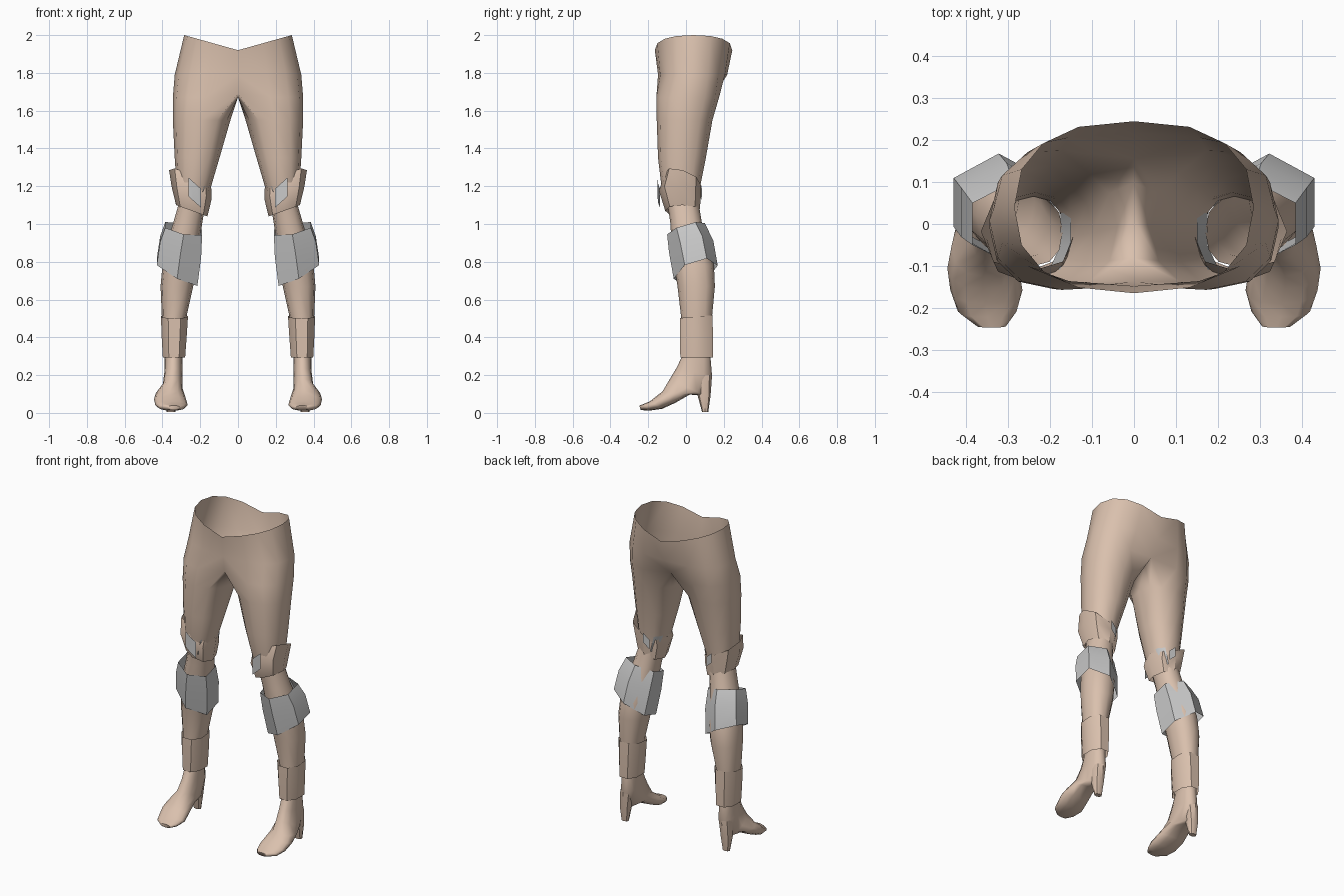
import bpy, bmesh, math

if "Cube" in bpy.data.objects:
    bpy.data.objects.remove(bpy.data.objects["Cube"])


def material(name, rgb):
    m = bpy.data.materials.new(name)
    m.diffuse_color = (*rgb, 1)
    m.use_nodes = True
    m.node_tree.nodes["Principled BSDF"].inputs["Base Color"].default_value = m.diffuse_color
    return m


TAN = material("tan", (0.70, 0.53, 0.42))
GREY = material("grey", (0.58, 0.58, 0.58))


def sp(v, p):
    return math.copysign(abs(v) ** p, v)


def ring(xi, xo, yf, yb, z, tx=0, ty=0, n=12, off=0, p=0.88):
    """Closed section: inner/outer x, front/back y, height, tilts along x and y."""
    ang = [math.radians(off) + math.tau * i / n for i in range(n)]
    cs = [(sp(math.cos(a), p), sp(math.sin(a), p)) for a in ang]
    mx = max(abs(c) for c, s in cs)
    my = max(abs(s) for c, s in cs)
    return [((xi + xo) / 2 + (xo - xi) / 2 * c / mx,
             (yf + yb) / 2 + (yb - yf) / 2 * s / my,
             z + tx * c / mx + ty * s / my) for c, s in cs]


def hip_ring(X, yf, yb, z_mid, z_side):
    """Half-body section from front centre to back centre, padded along x = 0."""
    pts = []
    for i in range(12):
        if 5 <= i <= 7:
            pts.append((0, yb + (yf - yb) * (i - 4) / 4, z_mid))
        else:
            a = math.radians(22.5 * (i if i < 5 else i - 12))
            c = sp(math.cos(a), 0.8) if abs(i - 6) != 2 else 0
            pts.append((X * c, (yf + yb) / 2 + (yb - yf) / 2 * sp(math.sin(a), 0.85),
                        z_mid + (z_side - z_mid) * c))
    return pts


def loft(name, rings, mat, closed=True, cap=False, angle=40):
    bm = bmesh.new()
    vs = [[bm.verts.new(q) for q in r] for r in rings]
    n = len(vs[0])
    for a, b in zip(vs, vs[1:]):
        for i in range(n if closed else n - 1):
            j = (i + 1) % n
            quad = (a[i], a[j], b[j], b[i])
            if all(v.co.x < 1e-4 for v in quad):
                continue  # no wall on the centre plane
            bm.faces.new(quad)
    if cap:
        bm.faces.new(vs[-1])
    bmesh.ops.delete(bm, geom=[v for v in bm.verts if not v.link_faces], context='VERTS')
    bmesh.ops.recalc_face_normals(bm, faces=bm.faces)
    me = bpy.data.meshes.new(name)
    bm.to_mesh(me)
    bm.free()
    me.materials.append(mat)
    ob = bpy.data.objects.new(name, me)
    bpy.context.collection.objects.link(ob)
    bpy.ops.object.select_all(action='DESELECT')
    ob.select_set(True)
    bpy.context.view_layer.objects.active = ob
    bpy.ops.object.shade_smooth_by_angle(angle=math.radians(angle))
    m = ob.modifiers.new("mirror", 'MIRROR')
    m.use_clip = True
    return ob


# hips and thighs: open waist, tubes open at the knee
crotch = [((0 if 4 <= i <= 8 else x), y, z + (0.02 if i in (4, 8) else 0))
          for i, (x, y, z) in enumerate(ring(0, 0.345, -0.157, 0.175, 1.67))]
loft("hips_and_thighs", [
    hip_ring(0.285, -0.165, 0.245, 1.92, 2.0),
    hip_ring(0.335, -0.148, 0.218, 1.79, 1.79),
    crotch,
    ring(0.04, 0.345, -0.155, 0.14, 1.55),
    ring(0.098, 0.335, -0.148, 0.105, 1.35),
    ring(0.142, 0.325, -0.13, 0.075, 1.2),
    ring(0.165, 0.315, -0.11, 0.065, 1.1),
], TAN, angle=60)

# lower leg
loft("shin", [
    ring(0.17, 0.31, -0.10, 0.065, 1.12),
    ring(0.19, 0.345, -0.082, 0.085, 1.0),
    ring(0.205, 0.375, -0.078, 0.115, 0.9),
    ring(0.22, 0.40, -0.062, 0.148, 0.78),
    ring(0.237, 0.41, -0.045, 0.153, 0.67),
    ring(0.275, 0.403, -0.025, 0.137, 0.5),
    ring(0.295, 0.388, -0.025, 0.13, 0.29),
], TAN, angle=60)

# foot: sections swing from level at the ankle to upright at the toe
loft("foot", [
    ring(0.295, 0.388, -0.025, 0.13, 0.29),
    ring(0.295, 0.39, -0.052, 0.138, 0.215, ty=-0.02),
    ring(0.295, 0.40, -0.085, 0.10, 0.135, ty=-0.045),
    ring(0.285, 0.435, -0.125, 0.02, 0.105, ty=-0.008),
    ring(0.275, 0.445, -0.155, -0.055, 0.072, ty=-0.018),
    ring(0.266, 0.438, -0.19, -0.125, 0.042, ty=-0.02),
    ring(0.28, 0.42, -0.222, -0.195, 0.03, ty=-0.018),
    ring(0.305, 0.375, -0.247, -0.24, 0.027, ty=-0.012),
], TAN, cap=True, angle=60)

# heel
loft("heel", [
    ring(0.305, 0.385, 0.03, 0.138, 0.2, n=8),
    ring(0.32, 0.388, 0.062, 0.13, 0.09, n=8),
    ring(0.332, 0.378, 0.085, 0.118, 0.005, n=8),
], TAN, cap=True)

# tilted knee band
knee = [
    ring(0.14, 0.365, -0.115, 0.08, 1.235, tx=0.05, ty=-0.03, n=8),
    ring(0.14, 0.352, -0.143, 0.08, 1.165, tx=0.035, ty=-0.01, n=8),
    ring(0.162, 0.328, -0.11, 0.072, 1.07, tx=0.03, n=8),
]
loft("knee_band", knee, TAN)


# grey knee inserts: front, back and the strip inside the thigh
def wall(pts, z0, z1, rise):
    return [[(x, y, z + rise * (x - 0.2)) for x, y in pts] for z in (z0, z1)]


loft("knee_insert_front", wall([(0.197, -0.138), (0.23, -0.149), (0.262, -0.15)],
                               1.09, 1.19, 0.9), GREY, closed=False)
loft("knee_insert_back", wall([(0.20, 0.079), (0.24, 0.086)],
                              1.12, 1.18, 0.9), GREY, closed=False)
inner = [(0.205, 0.065), (0.175, 0.03), (0.175, -0.05), (0.205, -0.115)]
upper = [(x - 0.025, y * 1.02, 1.2) for x, y in inner]
loft("knee_insert_inner", [[(x, y, 1.1) for x, y in inner], upper], GREY, closed=False)

# faceted grey calf guard, flaring downward
loft("calf_guard", [
    ring(0.19, 0.385, -0.10, 0.10, 0.975, tx=0.02, ty=0.03, n=6, off=30, p=1),
    ring(0.195, 0.412, -0.09, 0.145, 0.88, tx=0.04, ty=0.03, n=6, off=30, p=1),
    ring(0.215, 0.43, -0.065, 0.168, 0.745, tx=0.055, ty=0.035, n=6, off=30, p=1),
], GREY)

# ankle cuff
loft("ankle_cuff", [
    ring(0.265, 0.408, -0.033, 0.14, 0.51, ty=0.008, n=8, off=22.5),
    ring(0.272, 0.404, -0.033, 0.143, 0.4, n=8, off=22.5),
    ring(0.28, 0.398, -0.03, 0.142, 0.292, n=8, off=22.5),
], TAN)
